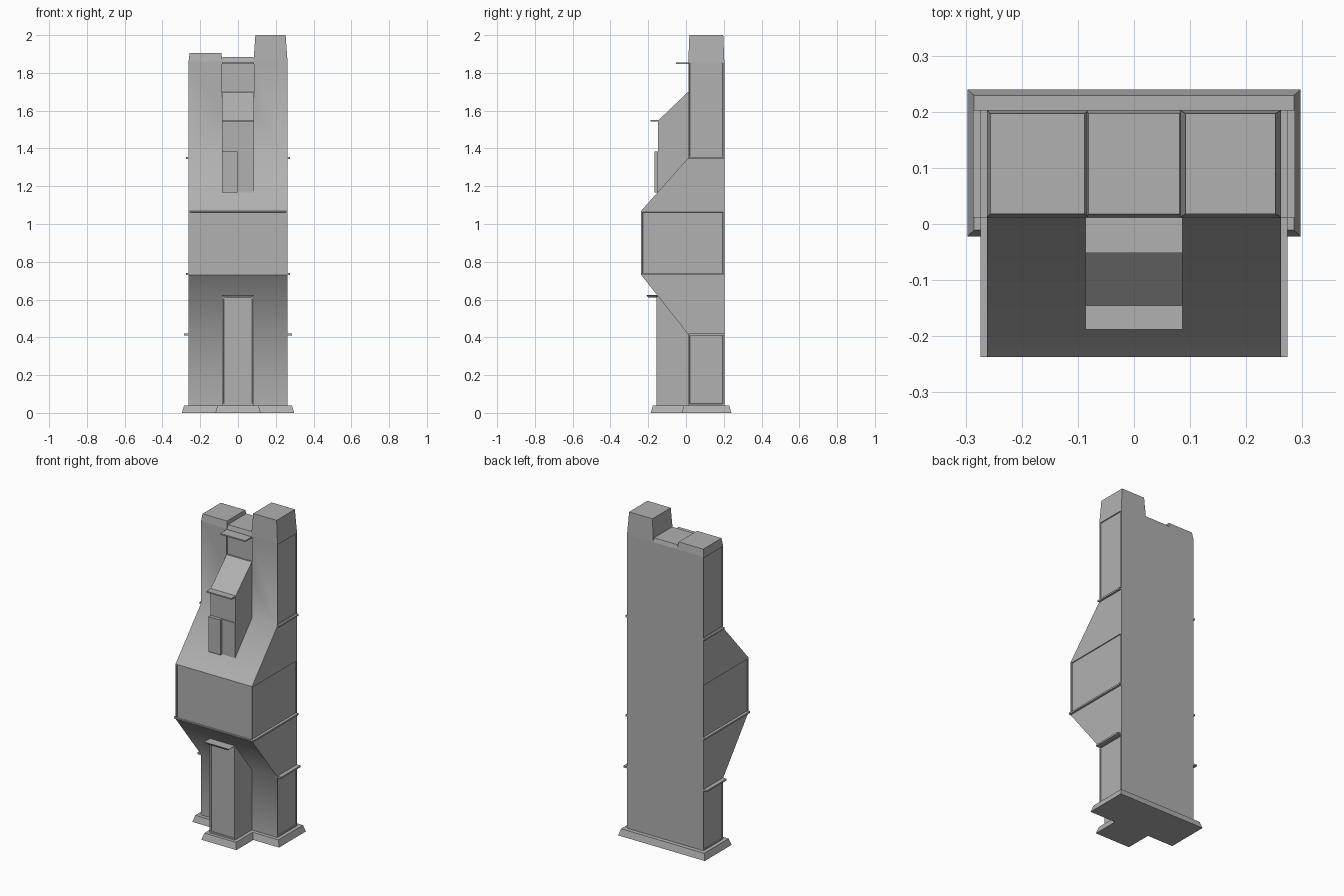
import bpy, bmesh

if "Cube" in bpy.data.objects:
    bpy.data.objects.remove(bpy.data.objects["Cube"])

grey = bpy.data.materials.new("dark_grey")
grey.diffuse_color = (0.44, 0.44, 0.44, 1)
grey.use_nodes = True
grey.node_tree.nodes["Principled BSDF"].inputs["Base Color"].default_value = grey.diffuse_color


def finish(name, bm):
    bmesh.ops.recalc_face_normals(bm, faces=bm.faces)
    me = bpy.data.meshes.new(name)
    bm.to_mesh(me)
    bm.free()
    me.materials.append(grey)
    ob = bpy.data.objects.new(name, me)
    bpy.context.collection.objects.link(ob)
    return ob


def loft(name, rings, panels=(), border=0.01, depth=0.005):
    """Stack rectangles (x0, x1, y0, y1, z); panels = (band, side) faces to sink.
    Sides: 0 front, 1 right, 2 back, 3 left."""
    bm = bmesh.new()
    loops = [[bm.verts.new(p) for p in ((x0, y0, z), (x1, y0, z), (x1, y1, z), (x0, y1, z))]
             for x0, x1, y0, y1, z in rings]
    faces = {}
    for b, (lo, hi) in enumerate(zip(loops, loops[1:])):
        for s in range(4):
            t = (s + 1) % 4
            faces[b, s] = bm.faces.new((lo[s], lo[t], hi[t], hi[s]))
    bm.faces.new(loops[0][::-1])
    bm.faces.new(loops[-1])
    bmesh.ops.recalc_face_normals(bm, faces=bm.faces)
    for key in panels:  # flat border, then a steep wall down to the panel
        f = faces[key]
        bmesh.ops.inset_individual(bm, faces=[f], thickness=border, depth=0)
        bmesh.ops.inset_individual(bm, faces=[f], thickness=0.002, depth=0)
        bmesh.ops.translate(bm, verts=f.verts, vec=f.normal * -depth)
    return finish(name, bm)


def box(name, x0, x1, y0, y1, z0, z1):
    return loft(name, [(x0, x1, y0, y1, z0), (x0, x1, y0, y1, z1)])


W, C, B = 0.262, 0.086, 0.203

# main body with sunken panels on sides and belly
profile = [(0.012, 0.04), (0.012, 0.415), (-0.237, 0.73), (-0.237, 1.07), (0.012, 1.35), (0.012, 1.86)]
body = loft("main_body", [(-W, W, y, B, z) for y, z in profile],
            [(b, s) for b in (0, 2, 4) for s in (1, 3)] + [(2, 0)])

# recessed slot above the dormer
cutter = box("slot_cutter", -C, C, -0.03, 0.022, 1.60, 1.85)
cutter.hide_render = True
mod = body.modifiers.new("slot", 'BOOLEAN')
mod.operation, mod.solver, mod.object = 'DIFFERENCE', 'EXACT', cutter
bpy.context.view_layer.objects.active = body
bpy.ops.object.modifier_apply(modifier="slot")
bpy.data.objects.remove(cutter)

# front curves softly into both slopes; belly and corners stay sharp
bm = bmesh.new()
bm.from_mesh(body.data)
for f in bm.faces:
    f.smooth = True
for e in bm.edges:
    on_belly = all(v.co.y < -0.22 for v in e.verts)
    e.smooth = not on_belly and e.calc_face_angle(0) < 0.76
bm.to_mesh(body.data)
bm.free()

# tapered tops of the three columns
for name, x0, x1, top, t in (("left_tower_top", -W, -C + 0.004, 1.905, 0.006),
                             ("middle_tower_top", -C, C, 1.885, 0.005),
                             ("right_tower_top", C - 0.004, W, 2.0, 0.01)):
    loft(name, [(x0, x1, 0.012, B, 1.86), (x0 + t, x1 - t, 0.018, B - 0.006, top)])

# T-shaped flared plinth
bm = bmesh.new()


def plan(x, yb, yf, xc, yc, z):
    pts = [(x, yb), (-x, yb), (-x, yf), (-xc, yf), (-xc, yc), (xc, yc), (xc, yf), (x, yf)]
    return [bm.verts.new((*p, z)) for p in pts]


lo = plan(0.297, 0.24, -0.022, 0.12, -0.187, 0)
hi = plan(0.285, 0.229, -0.011, 0.108, -0.175, 0.04)
bm.faces.new(lo)
bm.faces.new(hi)
for i in range(8):
    j = (i + 1) % 8
    bm.faces.new((lo[i], lo[j], hi[j], hi[i]))
finish("plinth", bm)

# lower front column with sunken panel and overhanging ledge
loft("front_column", [(-C, C, -0.155, 0.012, 0.04), (-C, C, -0.155, 0.012, 0.615)], [(0, 0)], border=0.013)
loft("front_column_ledge", [(-C + 0.016, C - 0.016, -0.2, -0.14, 0.61), (-C, C, -0.21, -0.14, 0.624)])

# dormer on the upper slope
bm = bmesh.new()
side = [(0.025, 1.70), (0.012, 1.70), (-0.147, 1.548), (-0.147, 1.172), (0.025, 1.34)]
face = bm.faces.new([bm.verts.new((-C, y, z)) for y, z in side])
ext = bmesh.ops.extrude_face_region(bm, geom=[face], use_keep_orig=True)
bmesh.ops.translate(bm, verts=[v for v in ext["geom"] if isinstance(v, bmesh.types.BMVert)], vec=(2 * C, 0, 0))
finish("dormer", bm)
box("dormer_ledge", -C, C, -0.188, -0.14, 1.542, 1.55)
box("dormer_left_plate", -C, -0.003, -0.168, -0.14, 1.168, 1.385)
box("dormer_right_plate", -0.003, C, -0.153, -0.14, 1.168, 1.385)
box("top_lip", -C, C, -0.052, 0.03, 1.848, 1.856)

# side ledges
for side, s in (("left", -1), ("right", 1)):
    for name, out, y0, z in (("lower", 0.287, 0.012, 0.415), ("belly", 0.274, -0.237, 0.735),
                             ("upper", 0.274, 0.012, 1.35)):
        a, b = sorted((s * (W - 0.012), s * out))
        box(f"{side}_{name}_ledge", a, b, y0, B, z - 0.005, z + 0.005)
